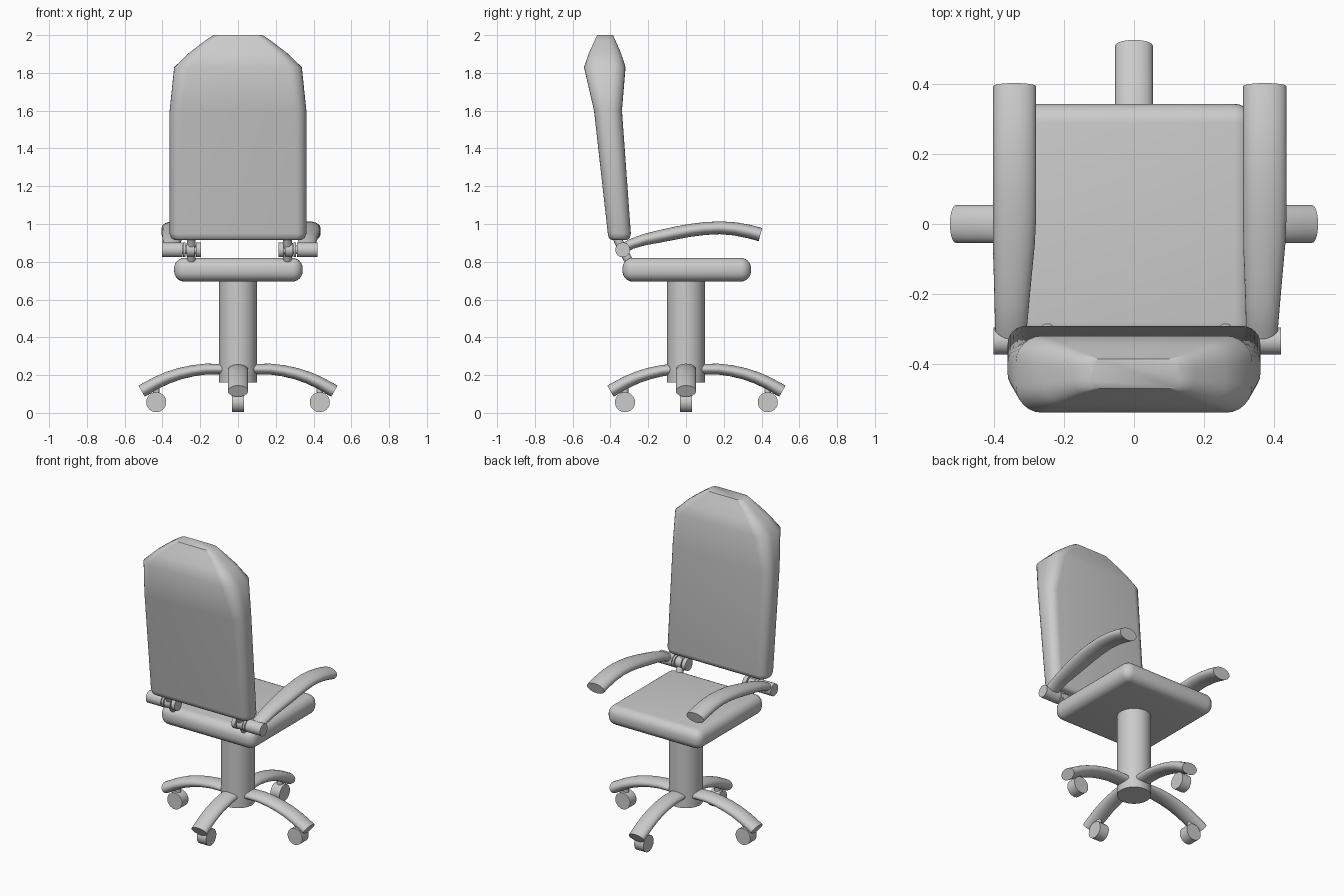
import bpy, bmesh, math
from mathutils import Vector, Matrix

if "Cube" in bpy.data.objects:
    bpy.data.objects.remove(bpy.data.objects["Cube"])


def finish(name, bm, angle=40):
    bmesh.ops.recalc_face_normals(bm, faces=bm.faces)
    me = bpy.data.meshes.new(name)
    bm.to_mesh(me)
    bm.free()
    me.shade_smooth()
    me.set_sharp_from_angle(angle=math.radians(angle))
    ob = bpy.data.objects.new(name, me)
    bpy.context.collection.objects.link(ob)
    return ob


def loft(name, rings, angle=40):
    bm = bmesh.new()
    loops = [[bm.verts.new(p) for p in r] for r in rings]
    n = len(loops[0])
    for a, b in zip(loops, loops[1:]):
        for i in range(n):
            bm.faces.new((a[i], a[(i + 1) % n], b[(i + 1) % n], b[i]))
    bm.faces.new(loops[0])
    bm.faces.new(loops[-1])
    return finish(name, bm, angle)


def cylinder(name, p, q, r, seg=32):
    p, q = Vector(p), Vector(q)
    d = q - p
    bm = bmesh.new()
    m = Matrix.Translation((p + q) / 2) @ d.to_track_quat('Z', 'Y').to_matrix().to_4x4()
    bmesh.ops.create_cone(bm, cap_ends=True, segments=seg, radius1=r, radius2=r,
                          depth=d.length, matrix=m)
    return finish(name, bm)


def tube(name, path, place, seg=24):
    """Sweep an ellipse along (u, z, half width, half height) points."""
    rings = []
    for i, (u, z, hw, hh) in enumerate(path):
        a, b = path[max(i - 1, 0)], path[min(i + 1, len(path) - 1)]
        t = Vector((b[0] - a[0], b[1] - a[1])).normalized()
        ring = []
        for k in range(seg):
            w = 2 * math.pi * k / seg
            h = hh * math.sin(w)
            ring.append(place(u - t.y * h, hw * math.cos(w), z + t.x * h))
        rings.append(ring)
    return loft(name, rings)


def rounded_rect(hw, y0, y1, z, r, n=6):
    ring = []
    for k, (cx, cy) in enumerate(((hw - r, y1 - r), (r - hw, y1 - r),
                                  (r - hw, y0 + r), (hw - r, y0 + r))):
        for i in range(n + 1):
            w = math.pi / 2 * (k + i / n)
            ring.append((cx + r * math.cos(w), cy + r * math.sin(w), z))
    return ring


# Seat cushion
bm = bmesh.new()
bmesh.ops.create_cube(bm, size=1, matrix=Matrix.Translation((0.002, 0.004, 0.758))
                      @ Matrix.Diagonal((0.68, 0.68, 0.126, 1)))
bmesh.ops.bevel(bm, geom=bm.edges[:], offset=0.055, segments=6, profile=0.5, affect='EDGES')
finish("seat", bm)

# Backrest: half width, rear y, front y, z, corner radius
sections = [(0.335, -0.393, -0.312, 0.915, 0.035), (0.352, -0.408, -0.298, 0.925, 0.045),
            (0.362, -0.414, -0.292, 0.95, 0.052), (0.362, -0.487, -0.339, 1.6, 0.06),
            (0.338, -0.54, -0.32, 1.83, 0.075), (0.26, -0.514, -0.344, 1.905, 0.06),
            (0.175, -0.484, -0.373, 1.97, 0.04), (0.13, -0.471, -0.386, 2.0, 0.03)]
loft("backrest", [rounded_rect(*s) for s in sections], 50)

# Column
cylinder("column", (0, 0, 0.16), (0, 0, 0.72), 0.1, 40)

# Four curved legs with castors; the front leg sits further in
leg = [(0.04, 0.225), (0.1, 0.232), (0.17, 0.232), (0.24, 0.223), (0.31, 0.207),
       (0.37, 0.187), (0.43, 0.16), (0.48, 0.132), (0.51, 0.115)]
leg = [(u, z, 0.054, 0.026 + 0.008 * u / 0.51) for u, z in leg]
for i, side in enumerate(("right", "back", "left", "front")):
    shift = -0.11 if side == "front" else 0
    c, s = round(math.cos(i * math.pi / 2)), round(math.sin(i * math.pi / 2))

    def place(u, v, z):
        u += shift
        return (c * u - s * v, s * u + c * v, z)

    tube(side + "_leg", leg, place)
    cylinder(side + "_castor_wheel", place(0.433, -0.033, 0.057), place(0.433, 0.033, 0.057), 0.053)
    cylinder(side + "_castor_stem", place(0.433, 0, 0.08), place(0.433, 0, 0.16), 0.018, 16)

# Armrests and the hinges joining seat, backrest and arms
arm = [(-0.335, 0.868, 0.044, 0.026), (-0.29, 0.894, 0.046, 0.027), (-0.22, 0.917, 0.05, 0.03),
       (-0.137, 0.935, 0.055, 0.033), (-0.06, 0.951, 0.06, 0.034), (0.02, 0.966, 0.062, 0.034),
       (0.1, 0.976, 0.062, 0.034), (0.18, 0.98, 0.062, 0.034), (0.26, 0.974, 0.062, 0.035),
       (0.33, 0.961, 0.062, 0.036), (0.394, 0.944, 0.062, 0.036)]
for side, sx, off in (("left", -1, 0), ("right", 1, 0.018)):
    shear = 0.018 if side == "right" else 0.0
    # arm centre drifts slightly from the hinge line to the tip
    tube(side + "_armrest", arm, lambda u, v, z: (
        sx * (0.342 + 1.8 * shear + (0.01 - shear) * max(0, min(1, -u / 0.3))) + v, u, z))
    y, z = -0.335, 0.863
    for label, a, b, r in (("arm_pivot", 0.295, 0.402, 0.039), ("hinge_pin", 0.2, 0.3, 0.022),
                           ("hinge_knuckle", 0.23, 0.272, 0.036), ("hinge_cap", 0.196, 0.222, 0.039),
                           ("hinge_washer", 0.277, 0.29, 0.039)):
        cylinder(f"{side}_{label}", (sx * (a + off), y, z), (sx * (b + off), y, z), r)
    x = sx * (0.247 + off * 0.85)
    cylinder(side + "_hinge_upper_link", (x, y, z), (x, -0.372, 0.94), 0.023, 20)
    cylinder(side + "_hinge_lower_link", (x, y, z), (x, -0.295, 0.79), 0.023, 20)
